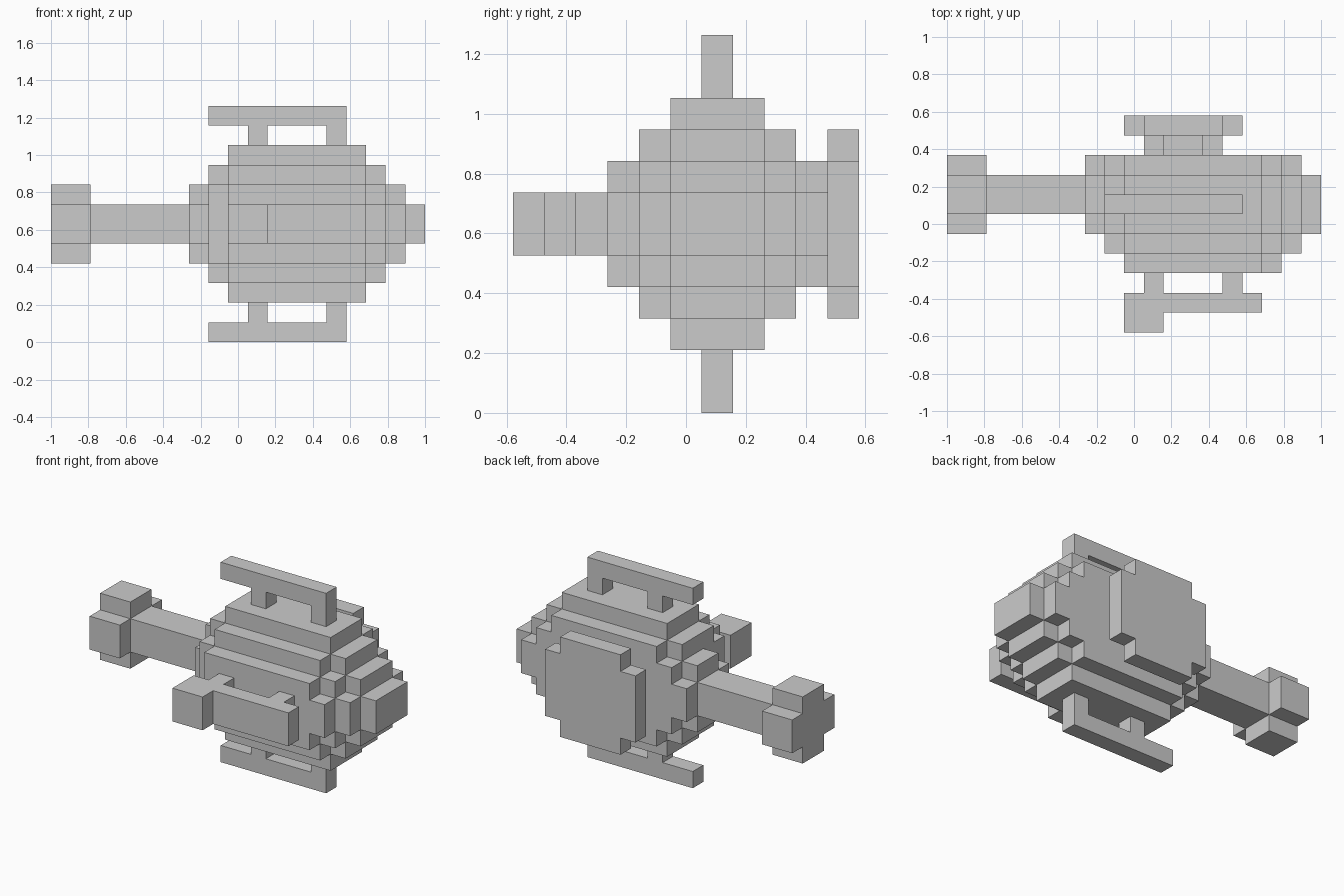
import bpy, bmesh
from mathutils import Vector
from math import radians

if "Cube" in bpy.data.objects:
    bpy.data.objects.remove(bpy.data.objects["Cube"])

U = 2 / 19                       # one block of the 19 x 11 x 12 grid
ORIGIN = Vector((-9.5, -5.5, 0))


def block_part(name, *boxes):
    """Merge boxes (x0, x1, y0, y1, z0, z1) in grid units into one clean shell."""
    cells = {(x, y, z) for x0, x1, y0, y1, z0, z1 in boxes
             for x in range(x0, x1) for y in range(y0, y1) for z in range(z0, z1)}
    bm = bmesh.new()
    for cell in cells:
        for axis in range(3):
            for side in (0, 1):
                neighbour = list(cell)
                neighbour[axis] += 2 * side - 1
                if tuple(neighbour) in cells:
                    continue
                corners = []
                for a, b in ((0, 0), (1, 0), (1, 1), (0, 1)):
                    p = Vector(cell)
                    p[axis] += side
                    p[(axis + 1) % 3] += a
                    p[(axis + 2) % 3] += b
                    corners.append(bm.verts.new((p + ORIGIN) * U))
                bm.faces.new(corners if side else corners[::-1])
    bmesh.ops.remove_doubles(bm, verts=bm.verts, dist=1e-4)
    bmesh.ops.dissolve_limit(bm, angle_limit=radians(1), verts=bm.verts, edges=bm.edges)
    mesh = bpy.data.meshes.new(name)
    bm.to_mesh(mesh)
    bm.free()
    obj = bpy.data.objects.new(name, mesh)
    bpy.context.collection.objects.link(obj)
    return obj


# Rounded body, stepped in every direction, with a flat back
block_part("body",
           (9, 16, 5, 8, 2, 10),
           (9, 16, 4, 9, 3, 9), (8, 17, 5, 8, 3, 9),
           (9, 16, 3, 9, 4, 8), (8, 17, 4, 9, 4, 8), (8, 18, 5, 8, 4, 8),
           (9, 17, 3, 9, 5, 7), (8, 18, 4, 9, 5, 7), (8, 19, 5, 8, 5, 7))

# Tail beam with plus-shaped collar and end cap
block_part("tail_beam", (2, 7, 6, 8, 5, 7))
for name, x0, x1 in (("tail_collar", 7, 8), ("tail_end_cap", 0, 2)):
    block_part(name, (x0, x1, 5, 9, 5, 7), (x0, x1, 6, 8, 4, 8))

# Rails above and below, each on two struts
for name, rail_z, strut_z in (("top_rail", 11, 10), ("bottom_rail", 0, 1)):
    block_part(name, (8, 15, 6, 7, rail_z, rail_z + 1),
               *[(x, x + 1, 6, 7, strut_z, strut_z + 1) for x in (10, 14)])

# Front rail with a block at its left end
block_part("front_rail", (9, 16, 1, 2, 5, 7), (9, 11, 0, 1, 5, 7),
           *[(x, x + 1, 2, 3, 5, 7) for x in (10, 14)])

# Round back plate on a short neck
block_part("back_neck", (10, 14, 9, 10, 5, 7), (11, 13, 9, 10, 4, 8))
block_part("back_plate", (9, 15, 10, 11, 4, 8), (10, 14, 10, 11, 3, 9))
